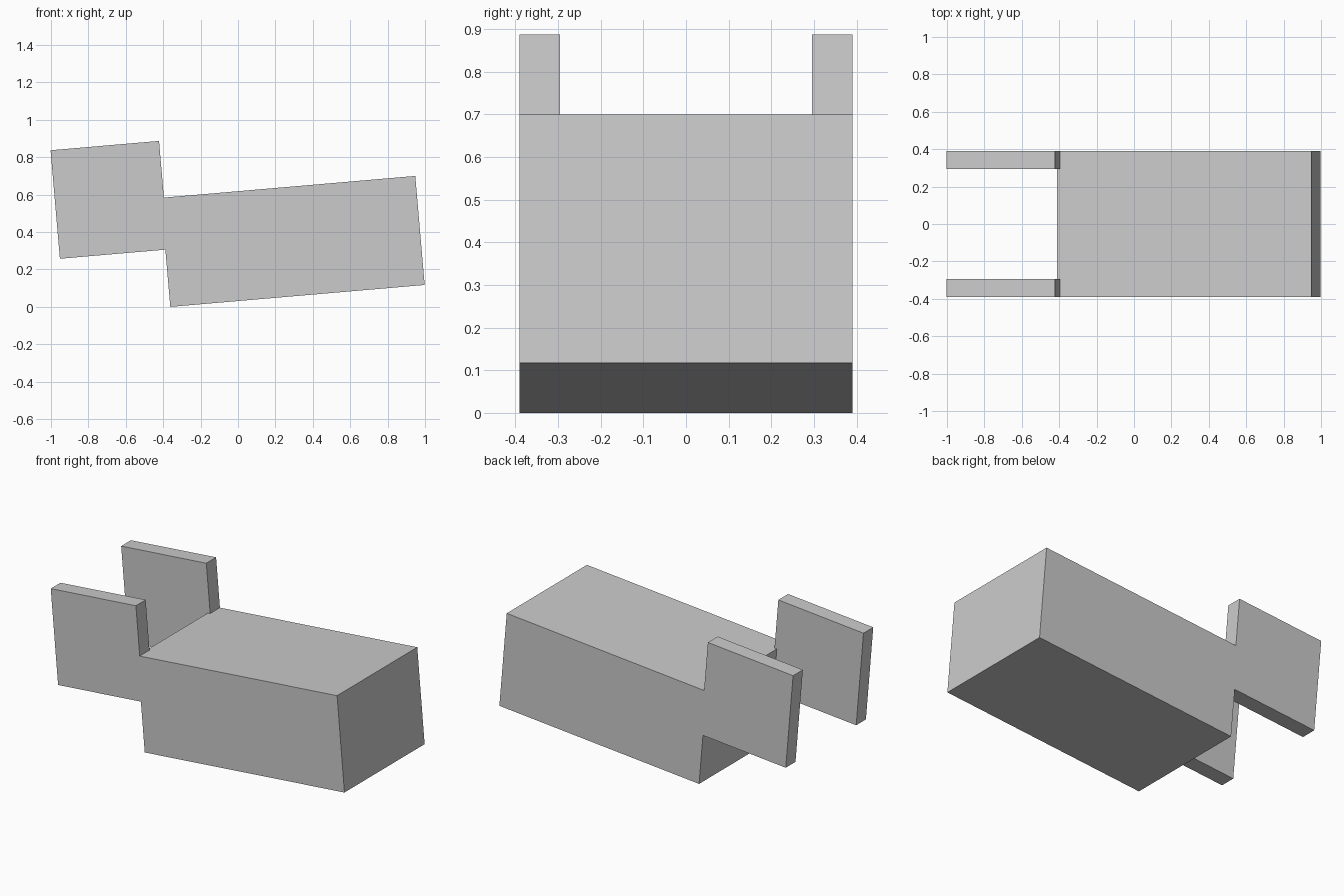
import bpy, bmesh
from mathutils import Matrix, Vector
from math import radians

if "Cube" in bpy.data.objects:
    bpy.data.objects.remove(bpy.data.objects["Cube"])

# Everything is laid out square, then tilted about the lower rear edge of the body
TILT = Matrix.Translation((-0.362, 0, 0)) @ Matrix.Rotation(radians(-4.92), 4, 'Y')


def box(name, lo, hi):
    lo, hi = Vector(lo), Vector(hi)
    bm = bmesh.new()
    bmesh.ops.create_cube(bm, size=1)
    bmesh.ops.scale(bm, vec=hi - lo, verts=bm.verts)
    bmesh.ops.translate(bm, vec=(lo + hi) / 2, verts=bm.verts)
    mesh = bpy.data.meshes.new(name)
    bm.to_mesh(mesh)
    bm.free()
    obj = bpy.data.objects.new(name, mesh)
    bpy.context.collection.objects.link(obj)
    return obj


# Main block
body = box("body", (0, -0.39, 0), (1.365, 0.39, 0.585))

# Two square side plates, slightly overlapping the block and fused into it
for side, y0, y1 in (("front", -0.39, -0.295), ("back", 0.295, 0.39)):
    plate = box(side + "_plate", (-0.566, y0, 0.307), (0.016, y1, 0.889))
    mod = body.modifiers.new("join_" + side, 'BOOLEAN')
    mod.operation = 'UNION'
    mod.solver = 'EXACT'
    mod.object = plate
    bpy.context.view_layer.objects.active = body
    bpy.ops.object.modifier_apply(modifier=mod.name)
    bpy.data.objects.remove(plate)

# Tilt the finished piece
body.data.transform(TILT)
